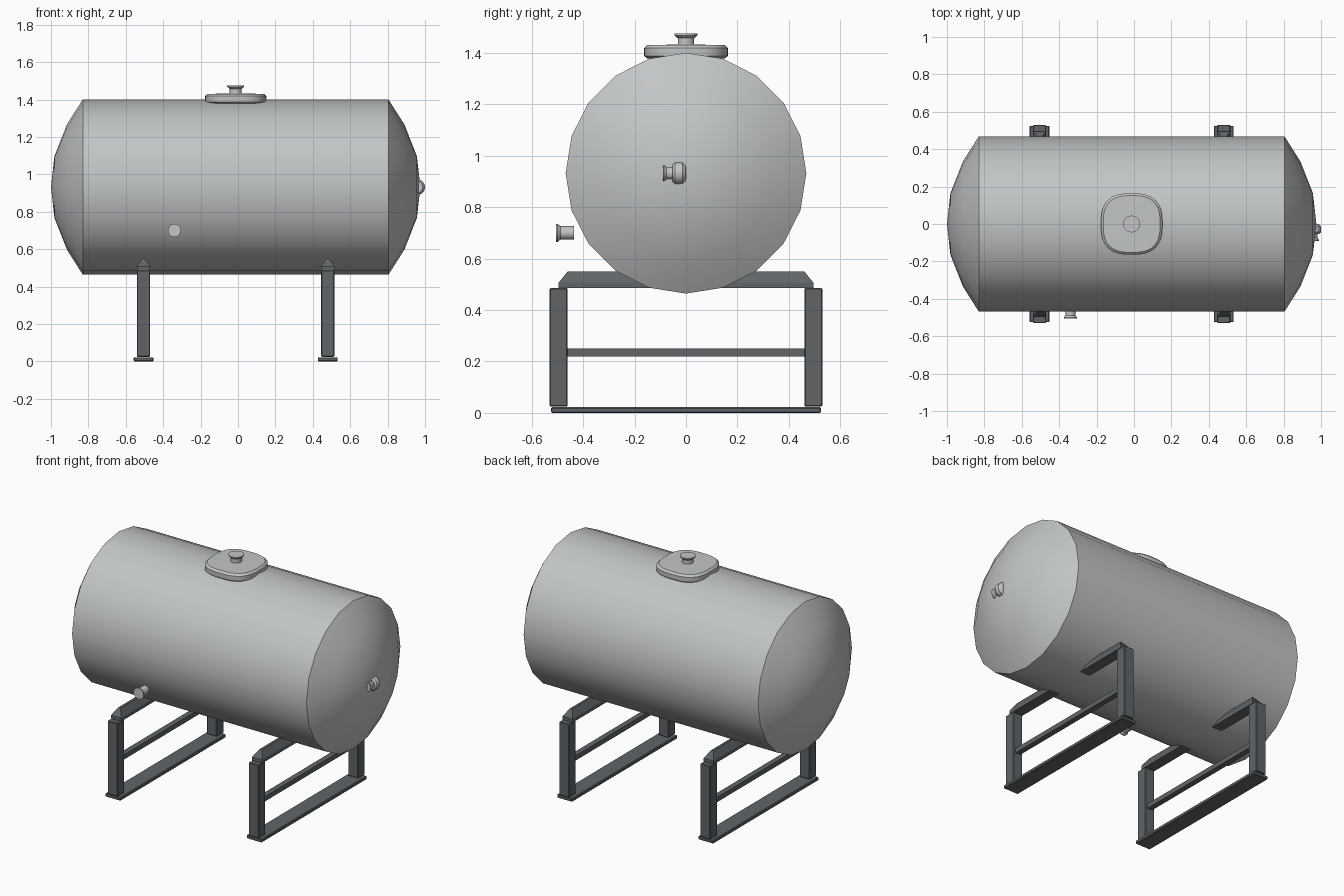
import bpy, bmesh
from math import cos, sin, pi, radians
from mathutils import Vector

cube = bpy.data.objects.get("Cube")
if cube:
    bpy.data.objects.remove(cube, do_unlink=True)


def material(name, color):
    m = bpy.data.materials.new(name)
    m.use_nodes = True
    m.diffuse_color = color
    m.node_tree.nodes["Principled BSDF"].inputs["Base Color"].default_value = color
    return m


STEEL = material("light grey steel", (0.54, 0.56, 0.57, 1))
FRAME = material("dark grey steel", (0.115, 0.13, 0.14, 1))
MID = -0.0125          # middle of the tank along x


def finish(name, bm, mat, smooth=None):
    bmesh.ops.recalc_face_normals(bm, faces=bm.faces)
    me = bpy.data.meshes.new(name)
    bm.to_mesh(me)
    bm.free()
    me.materials.append(mat)
    ob = bpy.data.objects.new(name, me)
    bpy.context.collection.objects.link(ob)
    if smooth:
        bpy.ops.object.select_all(action="DESELECT")
        bpy.context.view_layer.objects.active = ob
        ob.select_set(True)
        bpy.ops.object.shade_smooth_by_angle(angle=radians(smooth))
    return ob


def lathe(name, profile, axis, center, sides, power=2, smooth=30):
    """Sweep (radius, distance) pairs round an axis; power > 2 squares the outline."""
    bm = bmesh.new()
    center = Vector(center)
    u, v = {"x": ("y", "z"), "y": ("z", "x"), "z": ("x", "y")}[axis]
    rings = []
    for r, d in profile:
        count = sides if r > 0 else 1
        ring = []
        for i in range(count):
            a = 2 * pi * i / sides
            c, s = cos(a), sin(a)
            k = r / (abs(c) ** power + abs(s) ** power) ** (1 / power)
            p = center.copy()
            setattr(p, axis, getattr(p, axis) + d)
            setattr(p, u, getattr(p, u) + k * c)
            setattr(p, v, getattr(p, v) + k * s)
            ring.append(bm.verts.new(p))
        rings.append(ring)
    for a, b in zip(rings, rings[1:]):
        for i in range(sides):
            j = (i + 1) % sides
            quad = [a[i % len(a)], a[j % len(a)], b[j % len(b)], b[i % len(b)]]
            bm.faces.new(list(dict.fromkeys(quad)))
    for ring in (rings[0], rings[-1]):
        if len(ring) > 2:
            bm.faces.new(ring)
    return finish(name, bm, STEEL, smooth)


def box(name, center, size, bevel=0.0):
    bm = bmesh.new()
    bmesh.ops.create_cube(bm, size=1)
    bmesh.ops.scale(bm, vec=size, verts=bm.verts)
    bmesh.ops.translate(bm, vec=center, verts=bm.verts)
    if bevel:
        bmesh.ops.bevel(bm, geom=bm.edges[:], offset=bevel, segments=1,
                        affect="EDGES", profile=0.5)
    return finish(name, bm, FRAME)


# Tank: cylinder with shallow domed ends
dome = [(0, 0.9875), (0.165, 0.969), (0.335, 0.902), (0.468, 0.8175)]
tank_profile = [(r, -d) for r, d in dome] + dome[::-1]
lathe("tank", tank_profile, "x", (MID, 0, 0.932), 20, smooth=28)

# Hatch with rounded-square lid and a flared knob
lathe("hatch_lid", [(0.150, 1.378), (0.163, 1.388), (0.164, 1.418),
                    (0.152, 1.430), (0, 1.433)],
      "z", (MID, 0, 0), 40, power=2.8, smooth=40)
lathe("hatch_knob", [(0.032, 1.425), (0.032, 1.457), (0.045, 1.468), (0.045, 1.475)],
      "z", (MID, 0, 0), 20)

# Drain outlet on the front
lathe("drain_outlet", [(0.035, -0.505), (0.035, -0.499), (0.026, -0.488),
                       (0.026, -0.435)], "y", (-0.34, 0, 0.70), 20)

# Valve on the right-hand end
lathe("end_valve", [(0.032, -0.09), (0.032, -0.085), (0.025, -0.075), (0.025, -0.053),
                    (0.034, -0.053), (0.043, -0.043), (0.043, -0.014),
                    (0.034, -0.003), (0.025, 0)],
      "y", (0.957, 0, 0.932), 20)

# Two support frames
for side, x in (("right", -0.505), ("left", 0.48)):
    box(side + "_base_plate", (x, 0, 0.011), (0.106, 1.05, 0.022), 0.004)
    box(side + "_cross_bar", (x, 0, 0.235), (0.035, 0.94, 0.03))
    for end, y in (("front", -0.495), ("back", 0.495)):
        box(f"{side}_{end}_post", (x, y, 0.255), (0.07, 0.07, 0.462), 0.004)

    # Saddle beam: straight lower band, tapered top
    bm = bmesh.new()
    levels = [(0.035, 0.495, 0.485), (0.035, 0.495, 0.507), (0.008, 0.46, 0.55)]
    loops = [[bm.verts.new((x + sx * w, sy * l, z))
              for sx, sy in ((-1, -1), (1, -1), (1, 1), (-1, 1))] for w, l, z in levels]
    for a, b in zip(loops, loops[1:]):
        for i in range(4):
            j = (i + 1) % 4
            bm.faces.new((a[i], a[j], b[j], b[i]))
    bm.faces.new(loops[0])
    bm.faces.new(loops[-1])
    finish(side + "_saddle_beam", bm, FRAME)
